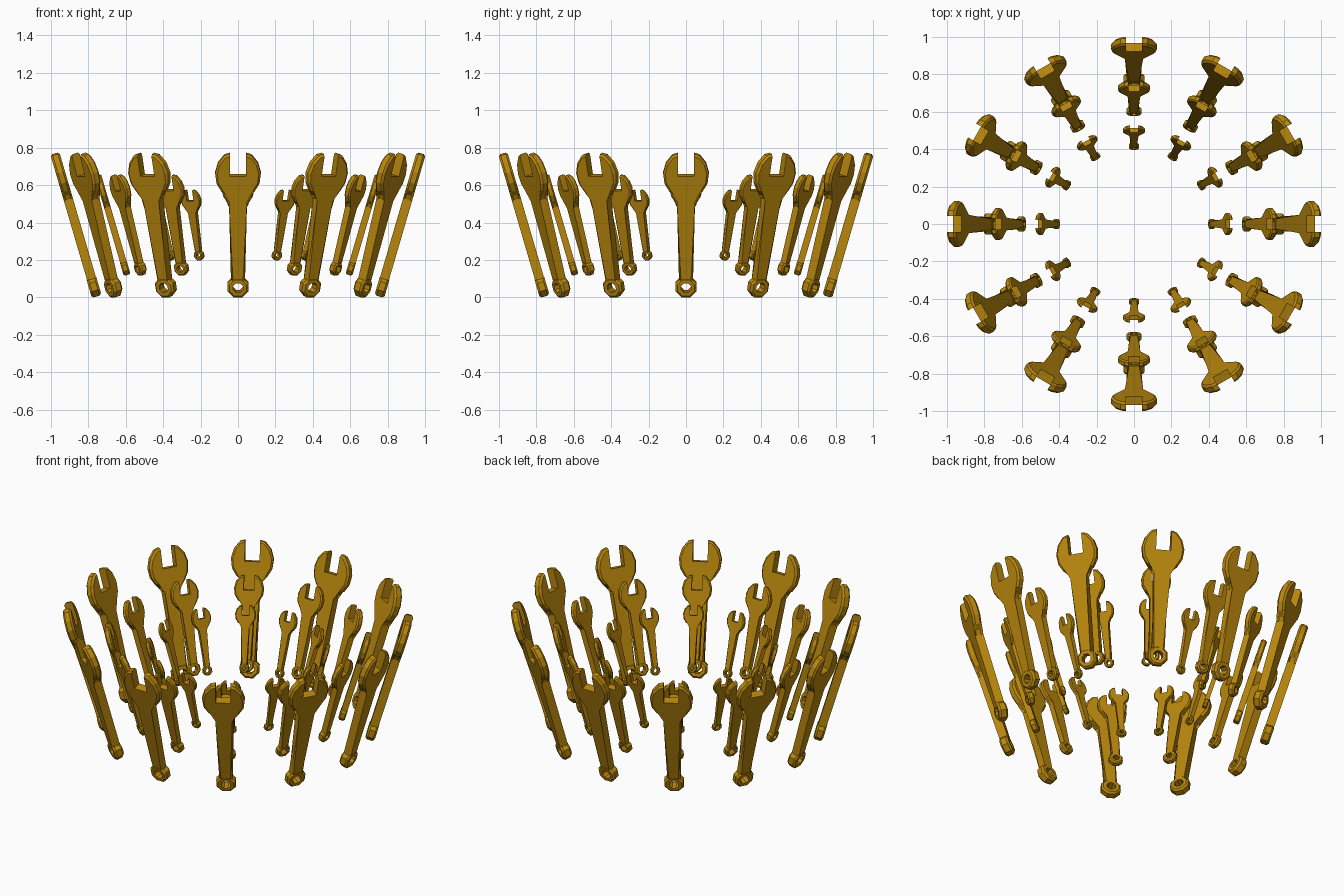
import bpy, bmesh, math
from mathutils import Matrix

if "Cube" in bpy.data.objects:
    bpy.data.objects.remove(bpy.data.objects["Cube"])

TILT = math.radians(16.3)
LENGTH = 0.797
THICK = 0.05

gold = bpy.data.materials.new("gold")
gold.diffuse_color = (0.48, 0.24, 0.004, 1)
gold.use_nodes = True
gold.node_tree.nodes["Principled BSDF"].inputs["Base Color"].default_value = gold.diffuse_color

bm = bmesh.new()

# Open jaw and handle: half outline (x, z) mirrored, extruded, then chamfered
half = [(0.0375, 0.085), (0.0375, 0.54), (0.052, 0.565), (0.088, 0.587),
        (0.115, 0.632), (0.1225, 0.69), (0.107, 0.745), (0.073, 0.788),
        (0.043, LENGTH), (0.043, 0.675)]
outline = half + [(-x, z) for x, z in reversed(half)]
front = [bm.verts.new((x, -THICK / 2, z)) for x, z in outline]
back = [bm.verts.new((x, THICK / 2, z)) for x, z in outline]
n = len(outline)
bm.faces.new(front)
bm.faces.new(list(reversed(back)))
for i in range(n):
    j = (i + 1) % n
    bm.faces.new((front[j], front[i], back[i], back[j]))
rim = []
for i in range(n):
    j = (i + 1) % n
    if i in (8, 9, 10, 19):      # slot walls, slot floor and handle root stay sharp
        continue
    rim += [bm.edges.get((front[i], front[j])), bm.edges.get((back[i], back[j]))]
bmesh.ops.bevel(bm, geom=rim, offset=0.011, segments=1, affect='EDGES')

# Eight-sided ring at the foot, swept from a chamfered section (radius, depth)
r_in, r_out, c, t = 0.028, 0.060, 0.011, 0.027
section = [(r_in, -t), (r_out - c, -t), (r_out, c - t),
           (r_out, t - c), (r_out - c, t), (r_in, t)]
loops = []
for k in range(8):
    a = math.radians(22.5 + 45 * k)
    loops.append([bm.verts.new((r * math.cos(a), y, 0.055 + r * math.sin(a)))
                  for r, y in section])
for k in range(8):
    p, q = loops[k], loops[(k + 1) % 8]
    for i in range(6):
        j = (i + 1) % 6
        bm.faces.new((p[i], p[j], q[j], q[i]))

bmesh.ops.recalc_face_normals(bm, faces=bm.faces)
mesh = bpy.data.meshes.new("wrench")
bm.to_mesh(mesh)
bm.free()
mesh.materials.append(gold)

# Lean one wrench outwards about its middle, to measure and place it
lean = Matrix.Rotation(TILT, 4, 'X') @ Matrix.Translation((0, 0, -LENGTH / 2))
pts = [lean @ v.co for v in mesh.vertices]
z_mid = -min(p.z for p in pts)
r_outer = 1.0 + min(p.y for p in pts)

# Three concentric rings of twelve wrenches
for name, scale, radius in (("large_wrench", 1.0, r_outer),
                            ("medium_wrench", 0.7, 0.671),
                            ("small_wrench", 0.49, 0.4625)):
    for k in range(12):
        ob = bpy.data.objects.new(f"{name}_{k + 1}", mesh)
        bpy.context.collection.objects.link(ob)
        ob.matrix_world = (Matrix.Rotation(math.radians(30 * k), 4, 'Z')
                           @ Matrix.Translation((0, -radius, z_mid))
                           @ Matrix.Scale(scale, 4) @ lean)
